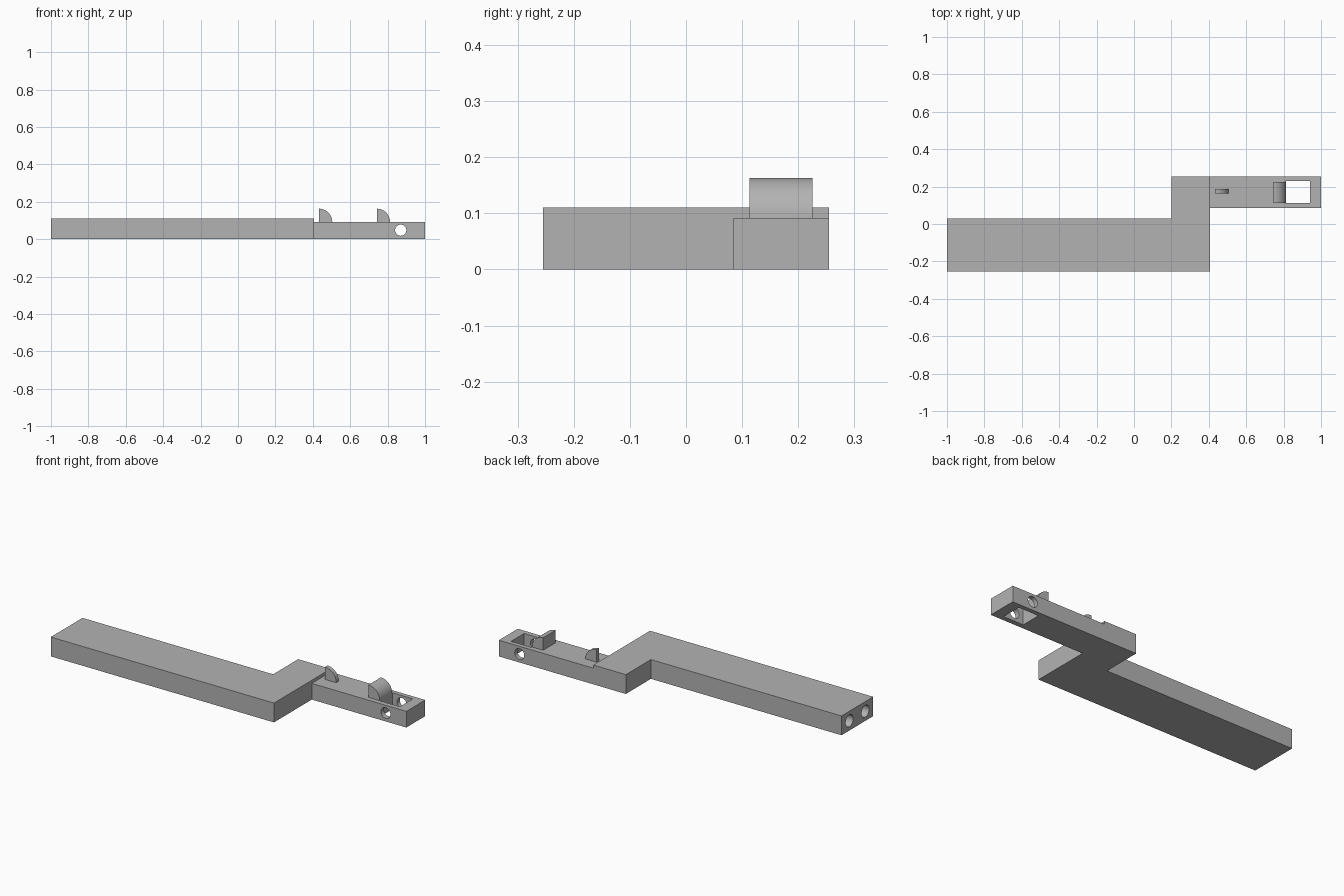
import bpy
import bmesh
import math
from mathutils import Matrix

default = bpy.data.objects.get("Cube")
if default:
    bpy.data.objects.remove(default)

grey = bpy.data.materials.new("plain grey")
grey.use_nodes = True
grey.diffuse_color = (0.45, 0.45, 0.45, 1)
grey.node_tree.nodes["Principled BSDF"].inputs["Base Color"].default_value = grey.diffuse_color


def prism(name, outline, depth, matrix=Matrix()):
    """Extrude a flat outline along its local z, then place it."""
    bm = bmesh.new()
    face = bm.faces.new([bm.verts.new((u, v, 0)) for u, v in outline])
    moved = bmesh.ops.extrude_face_region(bm, geom=[face])["geom"]
    bmesh.ops.translate(bm, vec=(0, 0, depth),
                        verts=[g for g in moved if isinstance(g, bmesh.types.BMVert)])
    bmesh.ops.recalc_face_normals(bm, faces=bm.faces)
    bm.transform(matrix)
    mesh = bpy.data.meshes.new(name)
    bm.to_mesh(mesh)
    bm.free()
    mesh.materials.append(grey)
    obj = bpy.data.objects.new(name, mesh)
    bpy.context.collection.objects.link(obj)
    return obj


def box_outline(x0, x1, y0, y1):
    return [(x0, y0), (x1, y0), (x1, y1), (x0, y1)]


def arc(radius, sweep, steps):
    return [(radius * math.cos(sweep * i / steps), radius * math.sin(sweep * i / steps))
            for i in range(steps + 1)]


def cut(target, cutter):
    """Subtract a hidden helper from a part."""
    cutter.hide_render = True
    cutter.hide_set(True)
    mod = target.modifiers.new(cutter.name, "BOOLEAN")
    mod.operation = "DIFFERENCE"
    mod.solver = "EXACT"
    mod.object = cutter
    bpy.context.view_layer.objects.active = target
    bpy.ops.object.modifier_apply(modifier=mod.name)
    bpy.data.objects.remove(cutter)


def smooth(obj):
    bpy.ops.object.select_all(action="DESELECT")
    obj.select_set(True)
    bpy.context.view_layer.objects.active = obj
    bpy.ops.object.shade_smooth_by_angle(angle=math.radians(30))


# Main L-shaped body
body = prism("body", [(-1, -0.255), (0.405, -0.255), (0.405, 0.255),
                      (0.2, 0.255), (0.2, 0.03), (-1, 0.03)], 0.11)

# Two blind sockets in the end of the body
for y in (-0.184, -0.041):
    place = Matrix.Translation((-1.1, y, 0.055)) @ Matrix.Rotation(math.pi / 2, 4, "Y")
    cut(body, prism("socket_cutter", arc(0.034, math.tau, 32)[:-1], 0.4, place))

# Thinner arm with a slot and a cross pin hole
arm = prism("arm", box_outline(0.405, 1, 0.085, 0.255), 0.092)
cut(arm, prism("slot_cutter", box_outline(0.813, 0.94, 0.113, 0.23), 0.4,
               Matrix.Translation((0, 0, -0.1))))
place = Matrix.Translation((0.87, 0.4, 0.048)) @ Matrix.Rotation(math.pi / 2, 4, "X")
cut(arm, prism("pin_hole_cutter", arc(0.03, math.tau, 32)[:-1], 0.5, place))

# Quarter-round sights: upright back, curved front
for name, x, y0, y1 in (("small_fin", 0.433, 0.164, 0.186),
                        ("wide_fin", 0.742, 0.113, 0.225)):
    place = Matrix.Translation((x, y1, 0.092)) @ Matrix.Rotation(math.pi / 2, 4, "X")
    smooth(prism(name, [(0, 0)] + arc(0.071, math.pi / 2, 16), y1 - y0, place))

smooth(body)
smooth(arm)
